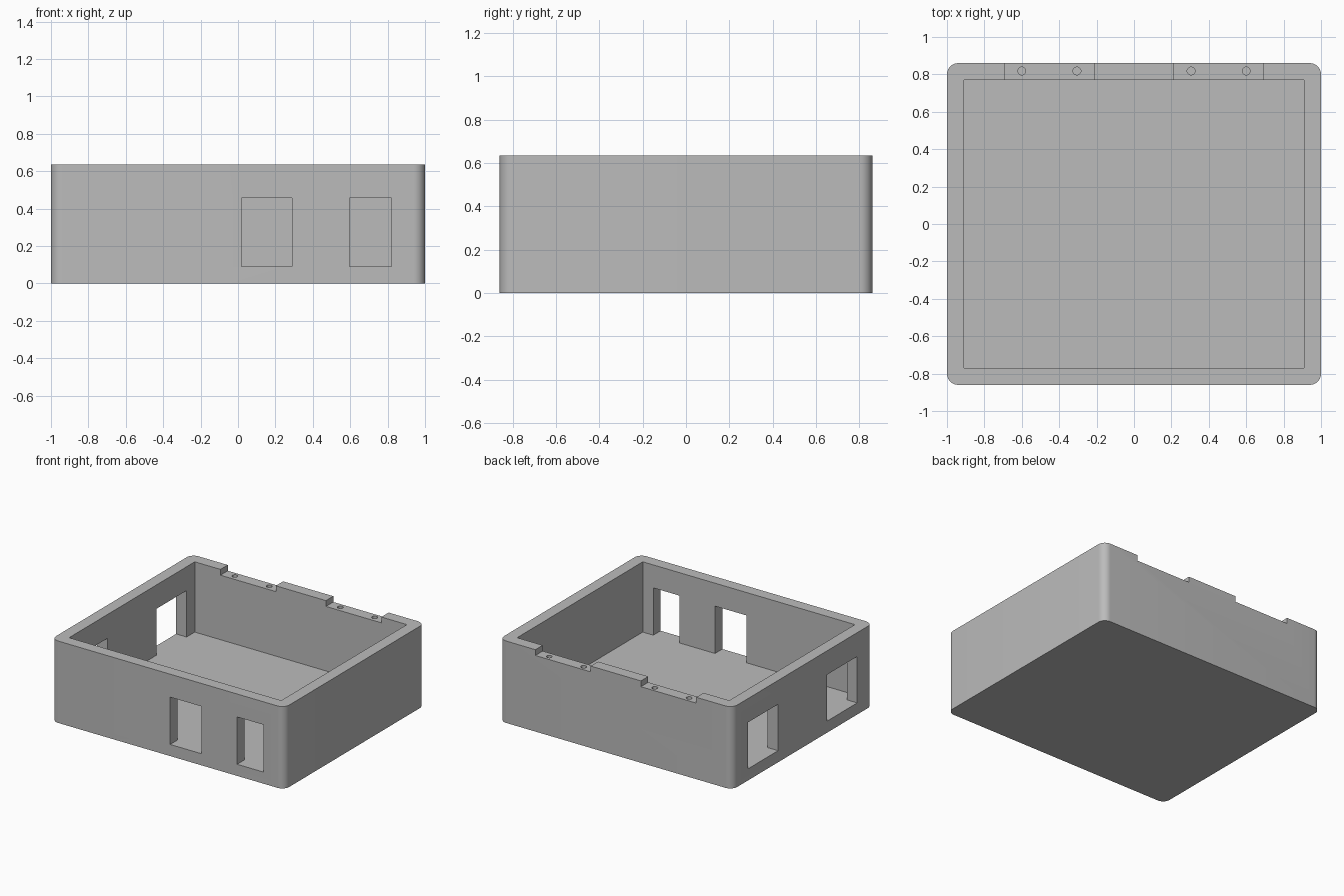
import bpy, bmesh, math
from mathutils import Matrix

if "Cube" in bpy.data.objects:
    bpy.data.objects.remove(bpy.data.objects["Cube"])

W, D, H = 1.0, 0.86, 0.635      # half width, half depth, height
WALL, FLOOR, RADIUS = 0.09, 0.09, 0.06

grey = bpy.data.materials.new("plain grey")
grey.diffuse_color = (0.5, 0.5, 0.5, 1)
grey.use_nodes = True
grey.node_tree.nodes["Principled BSDF"].inputs["Base Color"].default_value = grey.diffuse_color


def make_object(name, bm):
    bmesh.ops.recalc_face_normals(bm, faces=bm.faces)
    mesh = bpy.data.meshes.new(name)
    bm.to_mesh(mesh)
    bm.free()
    mesh.materials.append(grey)
    obj = bpy.data.objects.new(name, mesh)
    bpy.context.collection.objects.link(obj)
    return obj


def box_mesh(x0, x1, y0, y1, z0, z1):
    bm = bmesh.new()
    move = Matrix.Translation(((x0 + x1) / 2, (y0 + y1) / 2, (z0 + z1) / 2))
    size = Matrix.Diagonal((x1 - x0, y1 - y0, z1 - z0, 1))
    bmesh.ops.create_cube(bm, size=1, matrix=move @ size)
    return bm


def cut(target, bm):
    cutter = make_object("cutter", bm)
    cutter.hide_render = True
    mod = target.modifiers.new("cut", 'BOOLEAN')
    mod.operation, mod.solver, mod.object = 'DIFFERENCE', 'EXACT', cutter
    bpy.context.view_layer.objects.active = target
    bpy.ops.object.modifier_apply(modifier=mod.name)
    bpy.data.objects.remove(cutter)


# Outer block with rounded upright corners
bm = box_mesh(-W, W, -D, D, 0, H)
upright = [e for e in bm.edges if abs(e.verts[0].co.z - e.verts[1].co.z) > 0.1]
bmesh.ops.bevel(bm, geom=upright, offset=RADIUS, segments=10, profile=0.5, affect='EDGES')
case = make_object("open_case", bm)

# Inner cavity
cut(case, box_mesh(-W + WALL, W - WALL, -D + WALL, D - WALL, FLOOR, H + 0.1))

# Front wall openings
for x0, x1 in ((0.02, 0.29), (0.595, 0.82)):
    cut(case, box_mesh(x0, x1, -D - 0.1, -D + WALL + 0.05, FLOOR, 0.457))

# Left wall openings
for y0, y1 in ((-0.67, -0.30), (0.30, 0.67)):
    cut(case, box_mesh(-W - 0.1, -W + WALL + 0.05, y0, y1, FLOOR, 0.45))

# Hinge recesses in the back rim, each with two screw holes
STEP = 0.045
for side in (-1, 1):
    x0, x1 = sorted((side * 0.215, side * 0.69))
    cut(case, box_mesh(x0, x1, D - WALL - 0.05, D + 0.1, H - STEP, H + 0.1))
    for x in (0.305, 0.60):
        bm = bmesh.new()
        bmesh.ops.create_cone(bm, cap_ends=True, segments=20, radius1=0.021, radius2=0.021,
                              depth=0.2, matrix=Matrix.Translation((side * x, 0.818, H - STEP - 0.05)))
        cut(case, bm)

# Smooth rounded corners, sharp edges elsewhere
bpy.ops.object.select_all(action='DESELECT')
case.select_set(True)
bpy.context.view_layer.objects.active = case
bpy.ops.object.shade_smooth_by_angle(angle=math.radians(30))
